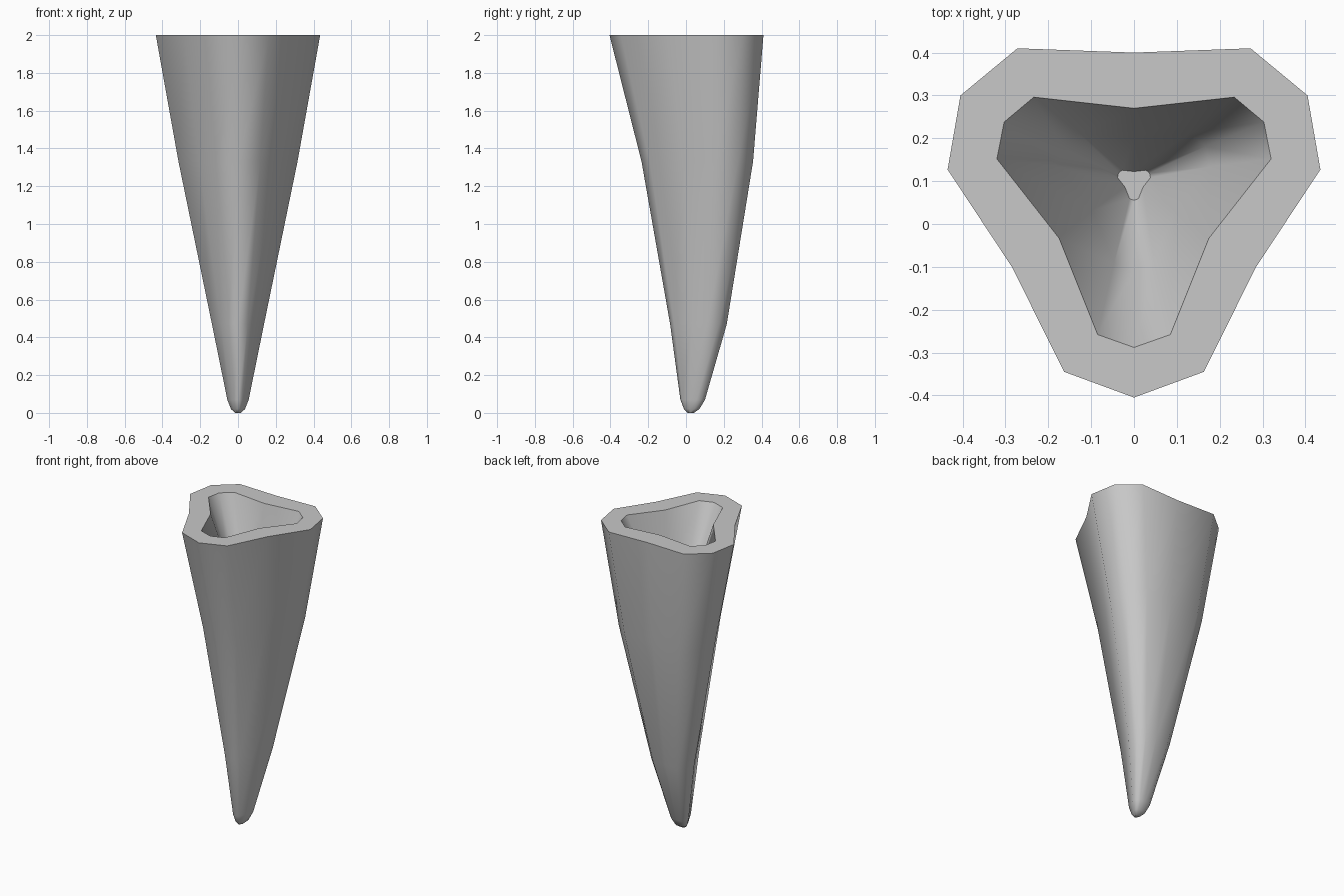
import bpy
import bmesh
import math

cube = bpy.data.objects.get("Cube")
if cube:
    bpy.data.objects.remove(cube, do_unlink=True)

# Single flat grey
grey = bpy.data.materials.new("plain_grey")
grey.use_nodes = True
colour = (0.58, 0.58, 0.58, 1)
grey.diffuse_color = colour
bsdf = next(n for n in grey.node_tree.nodes if n.type == "BSDF_PRINCIPLED")
bsdf.inputs["Base Color"].default_value = colour
bsdf.inputs["Roughness"].default_value = 0.6


def mirrored(half):
    """Close a half outline, running front to back on +x, by mirroring it."""
    return half + [(-x, y) for x, y in reversed(half[1:-1])]


# Three-lobed cross-sections of the wall
outer = mirrored([(0, -.405), (.163, -.345), (.285, -.10), (.435, .127),
                  (.405, .30), (.272, .41), (0, .40)])
inner = mirrored([(0, -.288), (.085, -.258), (.175, -.033), (.32, .152),
                  (.303, .238), (.234, .296), (0, .27)])

# Stations: height, x scale, y scale, y shift
outside = [(0, .035, .04, .025), (.02, .085, .10, .03), (.07, .13, .16, .035),
           (.47, .317, .368, .065), (1.33, .724, .724, .058), (2, 1, 1, 0)]
cavity = [(2, 1, 1, 0), (1.68, .55, .55, .05), (1.42, .12, .12, .09)]

bm = bmesh.new()


def ring(outline, station):
    z, sx, sy, shift = station
    return [bm.verts.new((x * sx, y * sy + shift, z)) for x, y in outline]


# Tapered outside, flat rim, then the hollow
rings = [ring(outer, s) for s in outside] + [ring(inner, s) for s in cavity]
for low, high in zip(rings, rings[1:]):
    for i in range(len(low)):
        j = (i + 1) % len(low)
        bm.faces.new((low[i], low[j], high[j], high[i]))
bm.faces.new(list(reversed(rings[0])))
bm.faces.new(rings[-1])
bmesh.ops.recalc_face_normals(bm, faces=bm.faces[:])

mesh = bpy.data.meshes.new("hollow_tapered_spike")
bm.to_mesh(mesh)
bm.free()
mesh.materials.append(grey)
spike = bpy.data.objects.new("hollow_tapered_spike", mesh)
bpy.context.collection.objects.link(spike)

# Smooth walls with a crisp rim
bpy.ops.object.select_all(action="DESELECT")
spike.select_set(True)
bpy.context.view_layer.objects.active = spike
bpy.ops.object.shade_smooth_by_angle(angle=math.radians(50))
